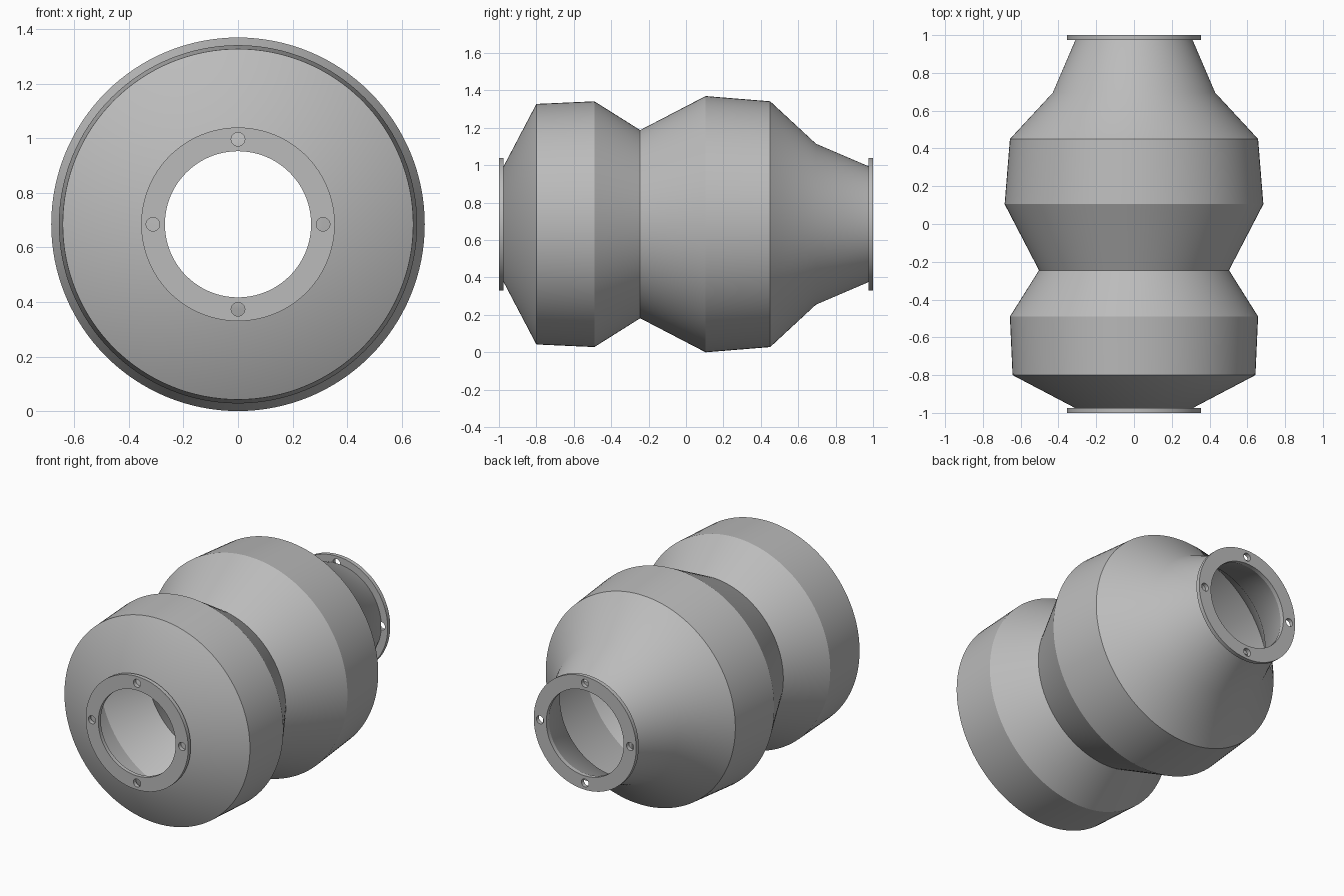
import bpy, bmesh, math
from mathutils import Matrix, Vector

cube = bpy.data.objects.get("Cube")
if cube:
    bpy.data.objects.remove(cube, do_unlink=True)

AXIS_Z = 0.685
SIDES = 128
BORE = 0.268
WALL = 0.042

grey = bpy.data.materials.new("plain_grey")
grey.use_nodes = True
grey.diffuse_color = (0.5, 0.5, 0.5, 1)
grey.node_tree.nodes["Principled BSDF"].inputs["Base Color"].default_value = (0.5, 0.5, 0.5, 1)


def finish(name, bm):
    bmesh.ops.recalc_face_normals(bm, faces=bm.faces)
    mesh = bpy.data.meshes.new(name)
    bm.to_mesh(mesh)
    bm.free()
    mesh.materials.append(grey)
    obj = bpy.data.objects.new(name, mesh)
    bpy.context.collection.objects.link(obj)
    return obj


def lathe(name, profile):
    """Revolve a closed (y, radius) profile around the lengthwise axis."""
    bm = bmesh.new()
    rings = []
    for i in range(SIDES):
        a = math.tau * i / SIDES
        rings.append([bm.verts.new((r * math.sin(a), y, AXIS_Z + r * math.cos(a)))
                      for y, r in profile])
    n = len(profile)
    for i in range(SIDES):
        a, b = rings[i], rings[(i + 1) % SIDES]
        for j in range(n):
            k = (j + 1) % n
            bm.faces.new((a[j], a[k], b[k], b[j]))
    return finish(name, bm)


def smooth(obj):
    bpy.ops.object.select_all(action='DESELECT')
    obj.select_set(True)
    bpy.context.view_layer.objects.active = obj
    bpy.ops.object.shade_smooth_by_angle(angle=math.radians(30))


# Hollow double-bulged body
outer = [(-0.975, 0.31), (-0.8, 0.643), (-0.49, 0.657), (-0.245, 0.503),
         (0.105, 0.685), (0.45, 0.657), (0.695, 0.43), (0.975, 0.31)]
inner = [(y, r - WALL) for y, r in reversed(outer)]
smooth(lathe("body_shell", outer + inner))

# End flanges with four bolt holes each
for name, y0, y1 in (("front_flange", -1, -0.975), ("rear_flange", 0.975, 1)):
    flange = lathe(name, [(y0, BORE), (y0, 0.355), (y1, 0.355), (y1, BORE)])

    bm = bmesh.new()
    for k in range(4):
        a = math.tau * k / 4
        spot = Vector((0.312 * math.sin(a), (y0 + y1) / 2, AXIS_Z + 0.312 * math.cos(a)))
        bmesh.ops.create_cone(bm, cap_ends=True, segments=32, radius1=0.025, radius2=0.025,
                              depth=0.1, matrix=Matrix.Translation(spot)
                              @ Matrix.Rotation(math.pi / 2, 4, 'X'))
    cutter = finish(name + "_hole_cutter", bm)

    holes = flange.modifiers.new("bolt_holes", 'BOOLEAN')
    holes.operation = 'DIFFERENCE'
    holes.solver = 'EXACT'
    holes.object = cutter
    bpy.context.view_layer.objects.active = flange
    bpy.ops.object.modifier_apply(modifier=holes.name)
    bpy.data.objects.remove(cutter, do_unlink=True)
    smooth(flange)
